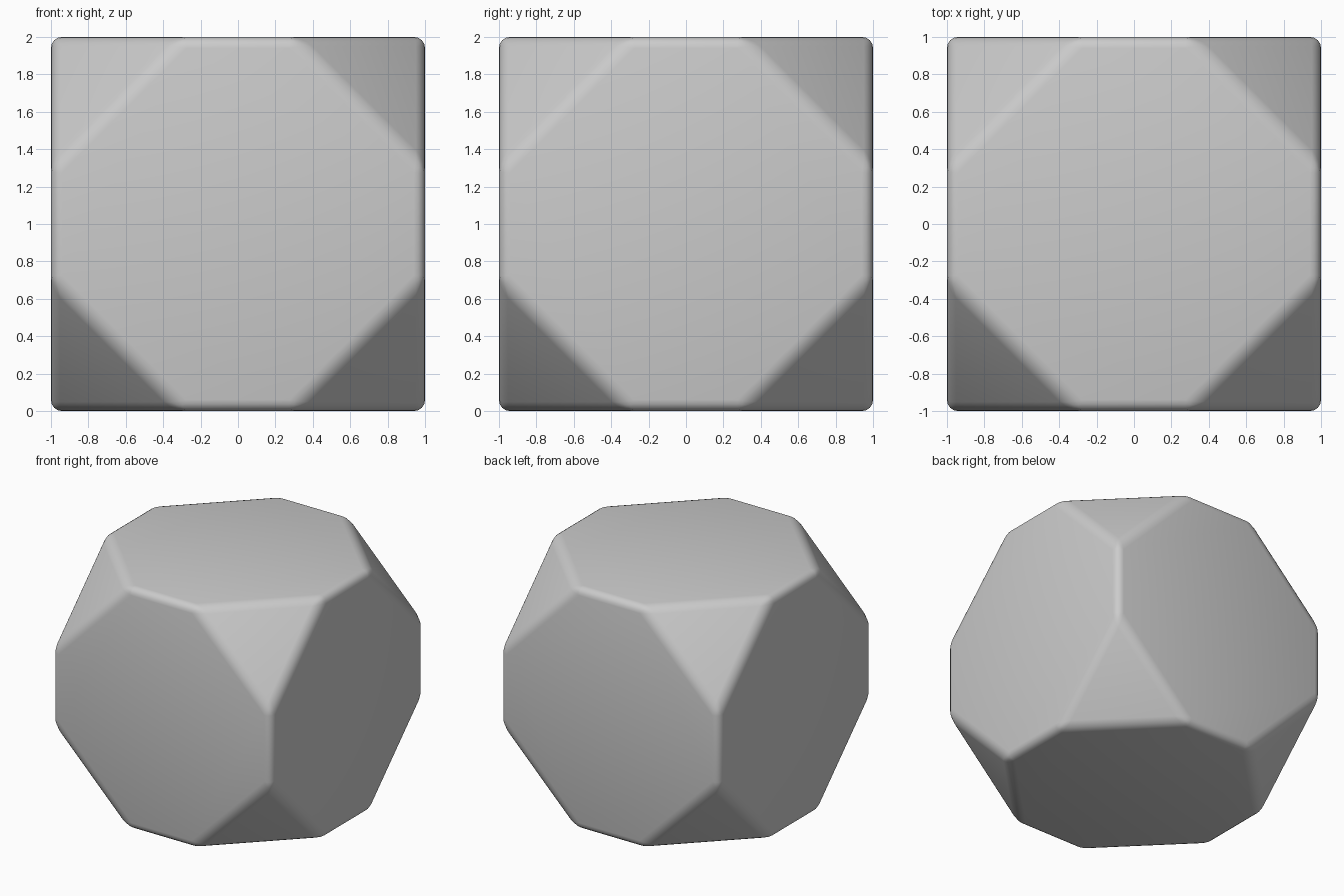
import bpy, bmesh, math
from itertools import product

if "Cube" in bpy.data.objects:
    bpy.data.objects.remove(bpy.data.objects["Cube"])

CUT = 0.3  # half length of the remaining cube edges

# Cube with corners cut off: hull of all placements of (1, 1, CUT)
bm = bmesh.new()
for signs in product((-1, 1), repeat=3):
    for axis in range(3):
        p = [s * (CUT if i == axis else 1) for i, s in enumerate(signs)]
        bm.verts.new((p[0], p[1], p[2] + 1))
bmesh.ops.convex_hull(bm, input=bm.verts[:])
bmesh.ops.dissolve_limit(bm, angle_limit=math.radians(2), verts=bm.verts[:], edges=bm.edges[:])
bmesh.ops.recalc_face_normals(bm, faces=bm.faces[:])

mesh = bpy.data.meshes.new("cut_corner_cube")
bm.to_mesh(mesh)
bm.free()
cube = bpy.data.objects.new("cut_corner_cube", mesh)
bpy.context.collection.objects.link(cube)

# Softly rounded edges
bevel = cube.modifiers.new("rounded_edges", 'BEVEL')
bevel.width = 0.06
bevel.segments = 4
bevel.limit_method = 'ANGLE'
bevel.angle_limit = math.radians(30)
for f in mesh.polygons:
    f.use_smooth = True
